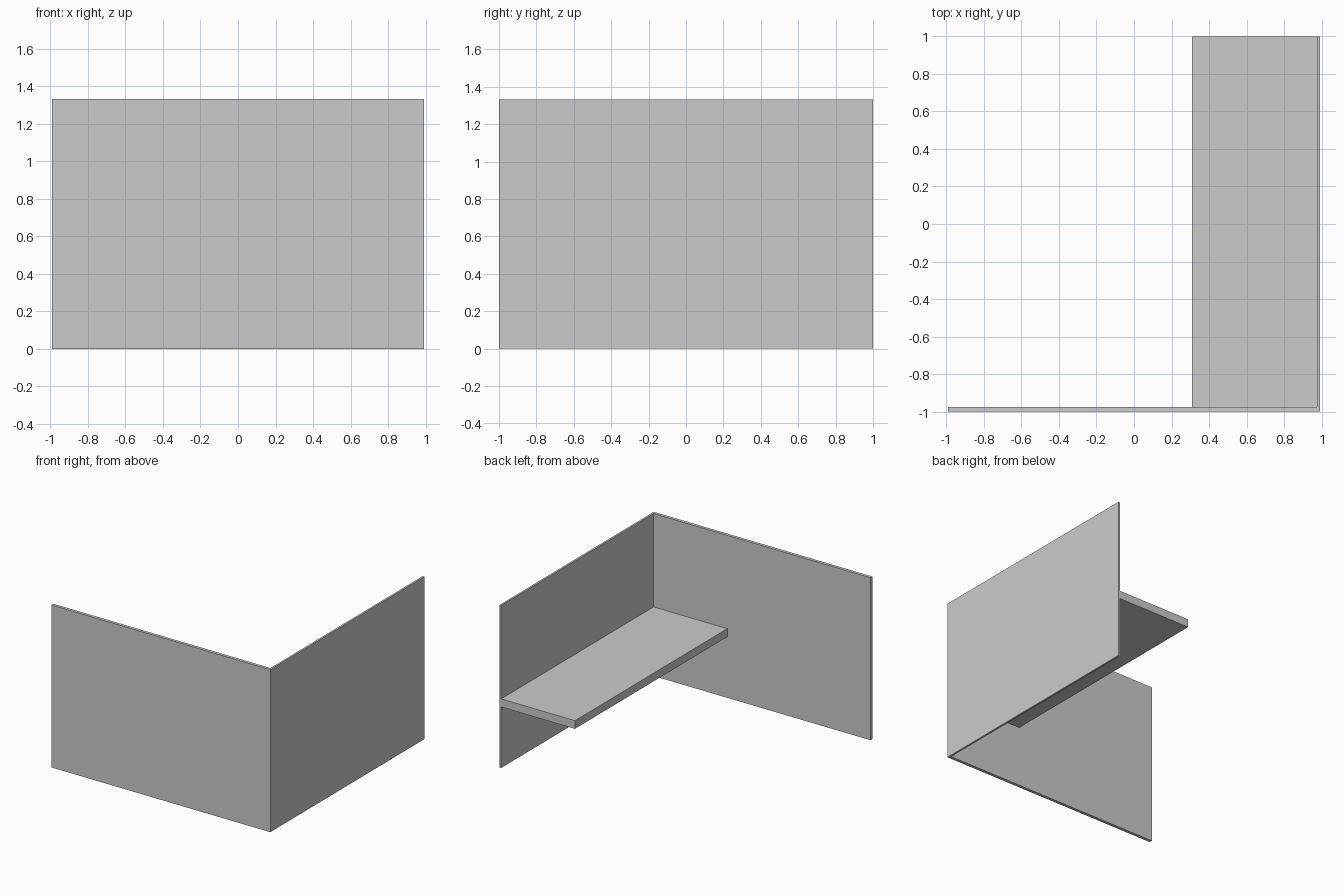
import bpy, bmesh

if "Cube" in bpy.data.objects:
    bpy.data.objects.remove(bpy.data.objects["Cube"])

X, Y, H = 0.993, 1.0, 1.333      # half width, half depth, wall height
T_FRONT, T_SIDE = 0.025, 0.016   # wall thicknesses


def extrude_profile(name, points, z0, z1):
    """Make a solid by extruding a flat xy outline from z0 to z1."""
    bm = bmesh.new()
    face = bm.faces.new([bm.verts.new((x, y, z0)) for x, y in points])
    new = bmesh.ops.extrude_face_region(bm, geom=[face])["geom"]
    verts = [v for v in new if isinstance(v, bmesh.types.BMVert)]
    bmesh.ops.translate(bm, verts=verts, vec=(0, 0, z1 - z0))
    bmesh.ops.recalc_face_normals(bm, faces=bm.faces[:])
    mesh = bpy.data.meshes.new(name)
    bm.to_mesh(mesh)
    bm.free()
    obj = bpy.data.objects.new(name, mesh)
    bpy.context.collection.objects.link(obj)
    return obj


# Front and right walls joined as one L-shaped outline
inner_x, inner_y = X - T_SIDE, -Y + T_FRONT
extrude_profile("corner_walls", [(-X, -Y), (X, -Y), (X, Y), (inner_x, Y),
                                 (inner_x, inner_y), (-X, inner_y)], 0, H)

# Shelf running along the inside of the right wall
extrude_profile("shelf", [(0.308, inner_y), (inner_x, inner_y),
                          (inner_x, Y), (0.308, Y)], 0.5, 0.567)
